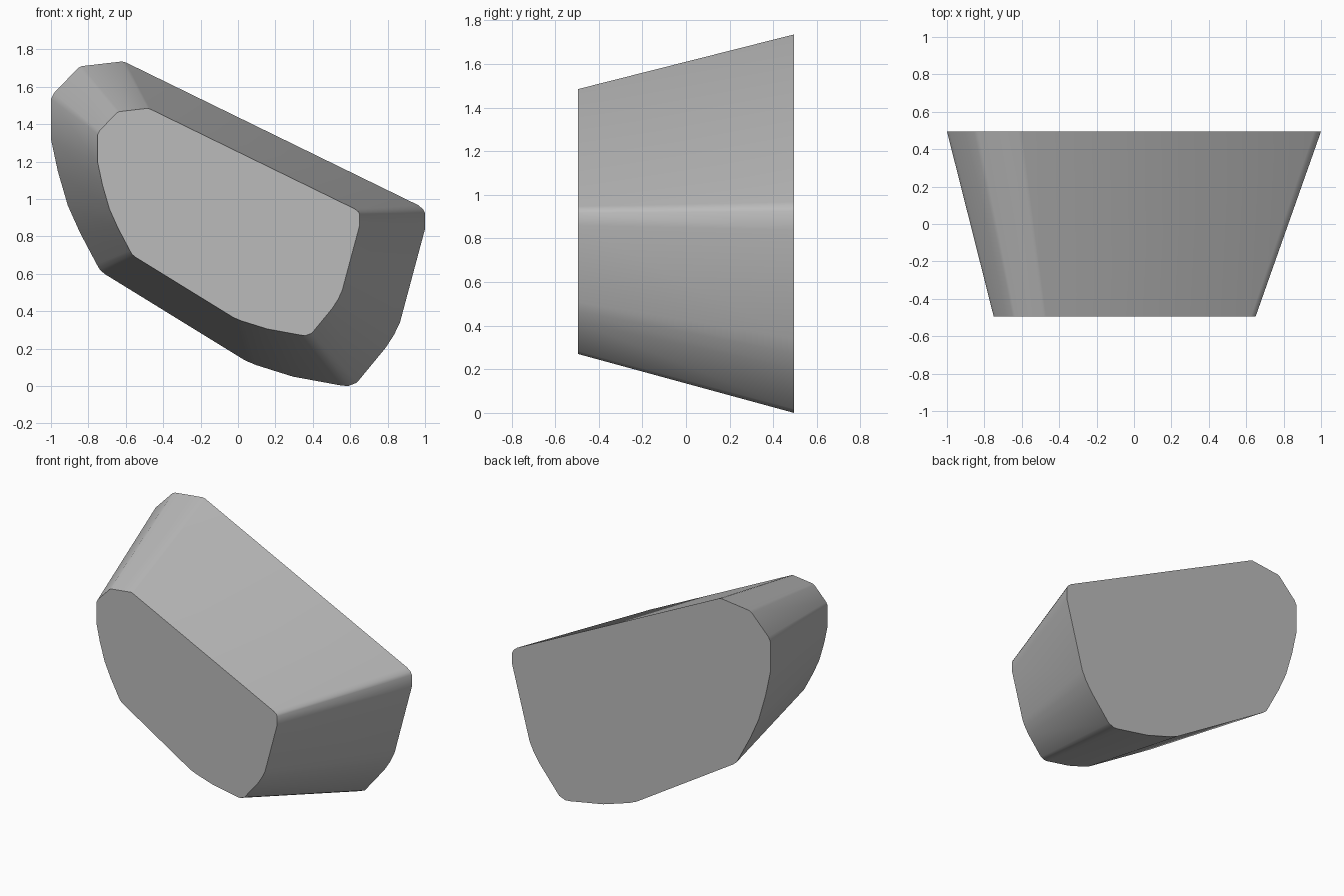
import bpy, bmesh

if "Cube" in bpy.data.objects:
    bpy.data.objects.remove(bpy.data.objects["Cube"])

# Outline of the large back face (x, z), anticlockwise from the upper left
OUTLINE = [(-1, 1.535), (-1, 1.32), (-0.963, 1.147), (-0.91, 0.965), (-0.845, 0.82),
           (-0.755, 0.65), (-0.738, 0.62), (-0.71, 0.597), (0.037, 0.137), (0.096, 0.112),
           (0.294, 0.05), (0.555, 0.002), (0.59, 0.0), (0.636, 0.018), (0.79, 0.205),
           (0.835, 0.275), (0.866, 0.34), (1.0, 0.84), (1.0, 0.925), (0.99, 0.945),
           (0.963, 0.967), (-0.6, 1.73), (-0.62, 1.735), (-0.835, 1.71), (-0.855, 1.7),
           (-0.985, 1.565)]
HALF_DEPTH = 0.495
SCALE, SHIFT_X, SHIFT_Z = 0.7, -0.05, 0.27   # front face is a shrunken copy

grey = bpy.data.materials.new("stone grey")
grey.diffuse_color = (0.5, 0.5, 0.5, 1)
grey.use_nodes = True
grey.node_tree.nodes["Principled BSDF"].inputs["Base Color"].default_value = grey.diffuse_color

# Tapered block lofted between the two outlines
bm = bmesh.new()
back = [bm.verts.new((x, HALF_DEPTH, z)) for x, z in OUTLINE]
front = [bm.verts.new((x * SCALE + SHIFT_X, -HALF_DEPTH, z * SCALE + SHIFT_Z))
         for x, z in OUTLINE]
bm.faces.new(back)
bm.faces.new(front)
n = len(OUTLINE)
for i in range(n):
    j = (i + 1) % n
    bm.faces.new((back[i], back[j], front[j], front[i]))
bmesh.ops.recalc_face_normals(bm, faces=bm.faces)
mesh = bpy.data.meshes.new("tapered_block")
bm.to_mesh(mesh)
bm.free()
block = bpy.data.objects.new("tapered_block", mesh)
bpy.context.collection.objects.link(block)
mesh.materials.append(grey)

# Smooth the curved side, keep the rims crisp
bpy.context.view_layer.objects.active = block
block.select_set(True)
bpy.ops.object.shade_smooth_by_angle(angle=0.52)
